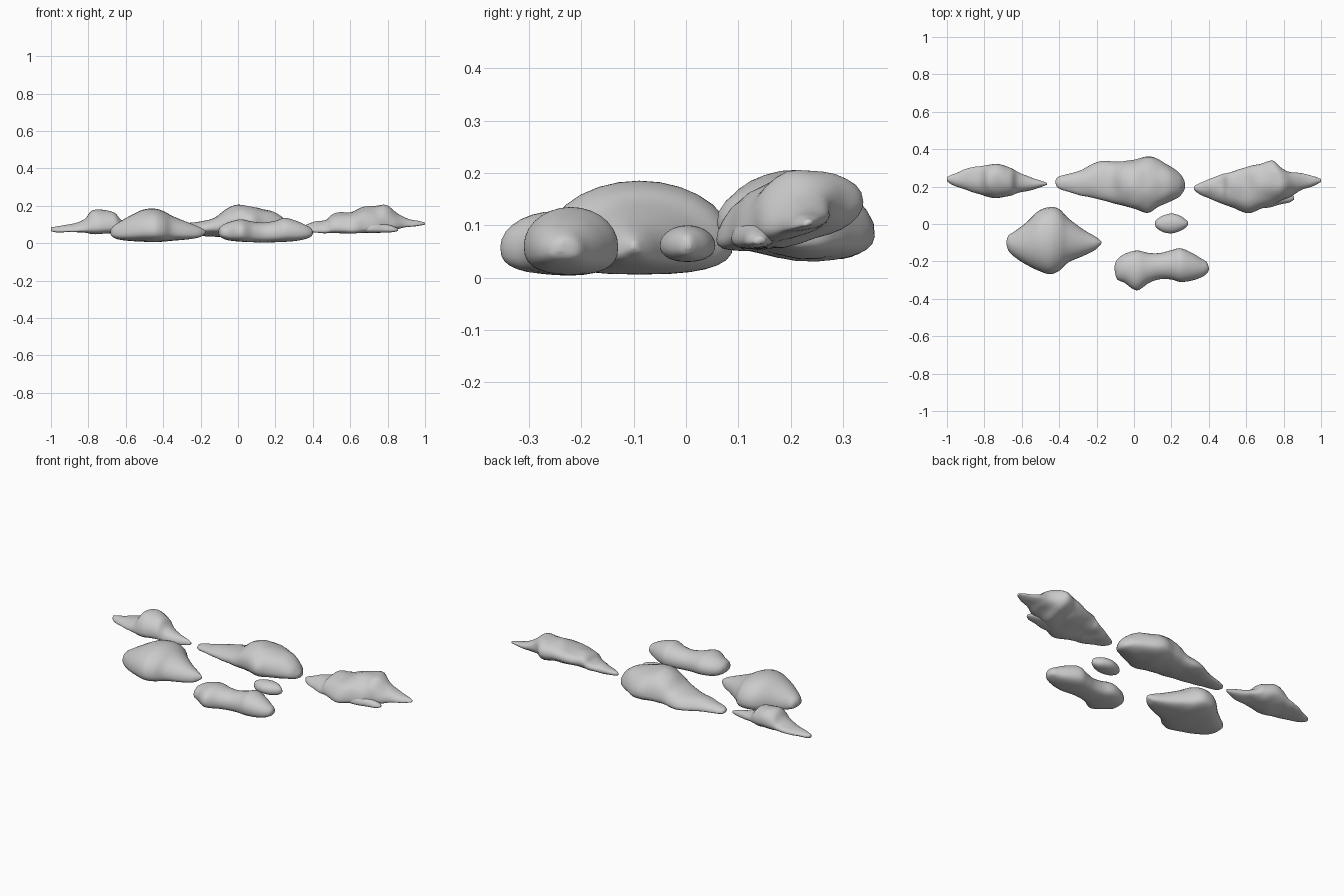
import bpy, bmesh, math
from mathutils import Vector, noise

RING, STEPS = 28, 6


def spline(rows):
    """Catmull-Rom through station rows, clamped between neighbours."""
    out = []
    for i in range(len(rows) - 1):
        p0, p1, p2, p3 = (rows[max(0, min(len(rows) - 1, i + k))] for k in (-1, 0, 1, 2))
        for s in range(STEPS):
            t = s / STEPS
            out.append([0.5 * (2 * b + (c - a) * t + (2 * a - 5 * b + 4 * c - d) * t * t
                               + (3 * b - a - 3 * c + d) * t ** 3)
                        for a, b, c, d in zip(p0, p1, p2, p3)])
    out.append(list(rows[-1]))
    return out


def rock(name, rows, belt=0.4, shear=0.0, rough=0.0, power=0.9):
    """Loft rounded sections along x; each row is x, y min, y max, z min, z max."""
    bm = bmesh.new()
    rings = []
    for x, y0, y1, z0, z1 in spline(rows):
        cy, hw = (y0 + y1) / 2, max(0.002, (y1 - y0) / 2)
        h = max(0.003, z1 - z0)
        zb = z0 + h * belt
        ring = []
        for k in range(RING):
            a = math.tau * k / RING
            c, s = math.cos(a), math.sin(a)
            e = power if s < 0 else 1.0
            y = cy + hw * math.copysign(abs(c) ** e, c)
            z = zb + (h * (1 - belt) * s if s > 0 else h * belt * math.copysign(abs(s) ** e, s))
            z += shear * (y - cy) * (1 - 0.6 * max(0, s) ** 2)
            p = Vector((x, y, z))
            if rough:
                n = noise.noise(p * 14) * rough * min(1, hw / 0.05)
                p += Vector((0, c * n, s * n))
            ring.append(bm.verts.new(p))
        rings.append(ring)
    for r, q in zip(rings, rings[1:]):
        for k in range(RING):
            j = (k + 1) % RING
            bm.faces.new((r[k], q[k], q[j], r[j]))
    bm.faces.new(rings[0])
    bm.faces.new(rings[-1][::-1])
    bmesh.ops.recalc_face_normals(bm, faces=bm.faces)
    me = bpy.data.meshes.new(name)
    bm.to_mesh(me)
    bm.free()
    for p in me.polygons:
        p.use_smooth = True
    ob = bpy.data.objects.new(name, me)
    bpy.context.collection.objects.link(ob)
    return ob


# Back row: pointed, ragged rocks
rock("back_left_rock", [
    (-1.0, .23, .25, .065, .085), (-.97, .21, .265, .06, .088), (-.88, .175, .30, .06, .105),
    (-.82, .155, .31, .06, .13), (-.78, .145, .315, .055, .172), (-.72, .14, .32, .055, .18),
    (-.66, .15, .30, .055, .165), (-.62, .165, .28, .055, .12), (-.55, .18, .25, .05, .10),
    (-.49, .20, .23, .055, .085), (-.465, .21, .22, .062, .075)], .35, .15, .006)

rock("back_middle_rock", [
    (-.42, .22, .23, .055, .07), (-.40, .19, .255, .05, .08), (-.3, .155, .28, .045, .10),
    (-.2, .135, .33, .04, .115), (-.12, .115, .335, .037, .14), (-.06, .10, .335, .035, .185),
    (0, .08, .345, .035, .205), (.07, .06, .36, .035, .195), (.13, .09, .345, .038, .182),
    (.19, .12, .31, .04, .168), (.24, .145, .275, .05, .135), (.265, .175, .24, .06, .105),
    (.273, .195, .215, .075, .09)], .35, -.08, .005)

rock("back_right_rock", [
    (.32, .185, .20, .07, .085), (.34, .165, .215, .063, .095), (.4, .135, .235, .06, .11),
    (.47, .11, .265, .063, .125), (.51, .095, .275, .065, .157), (.6, .06, .30, .065, .168),
    (.67, .075, .32, .065, .19), (.74, .10, .335, .068, .203), (.79, .125, .30, .075, .203),
    (.84, .15, .28, .08, .17), (.89, .18, .27, .088, .135), (.96, .205, .255, .095, .12),
    (1.0, .225, .24, .10, .11)], .35, .25, .008)

rock("back_right_spur", [
    (.62, .10, .15, .06, .10), (.70, .085, .17, .055, .115), (.78, .105, .17, .057, .105),
    (.83, .115, .16, .06, .09), (.855, .13, .15, .065, .078)], .4, .1, .004)

# Front row: rounded boulders
rock("front_left_rock", [
    (-.682, -.11, -.09, .05, .07), (-.67, -.145, -.06, .033, .088), (-.64, -.175, -.04, .02, .11),
    (-.58, -.215, .005, .012, .145), (-.51, -.25, .07, .008, .178), (-.45, -.268, .09, .006, .185),
    (-.40, -.25, .08, .008, .172), (-.35, -.205, .03, .013, .145), (-.27, -.17, -.03, .02, .112),
    (-.21, -.14, -.065, .03, .088), (-.183, -.115, -.085, .045, .073),
    (-.175, -.105, -.095, .055, .065)], .33, power=.75)

rock("front_right_rock", [
    (-.104, -.245, -.225, .05, .07), (-.09, -.295, -.19, .03, .092), (-.05, -.315, -.16, .015, .112),
    (.015, -.355, -.142, .008, .127), (.08, -.315, -.155, .005, .115), (.14, -.295, -.155, .004, .11),
    (.2, -.297, -.14, .005, .12), (.25, -.31, -.13, .007, .135), (.31, -.302, -.155, .012, .12),
    (.36, -.285, -.185, .022, .098), (.39, -.265, -.205, .035, .08),
    (.4, -.245, -.235, .05, .065)], .42, power=.75)

# Small pebble between the rows
rock("pebble", [
    (.112, -.005, .012, .055, .07), (.122, -.022, .025, .042, .084), (.155, -.043, .045, .032, .096),
    (.2, -.05, .056, .03, .10), (.245, -.038, .045, .032, .096), (.278, -.018, .022, .042, .084),
    (.29, -.002, .01, .055, .07)], .45)
